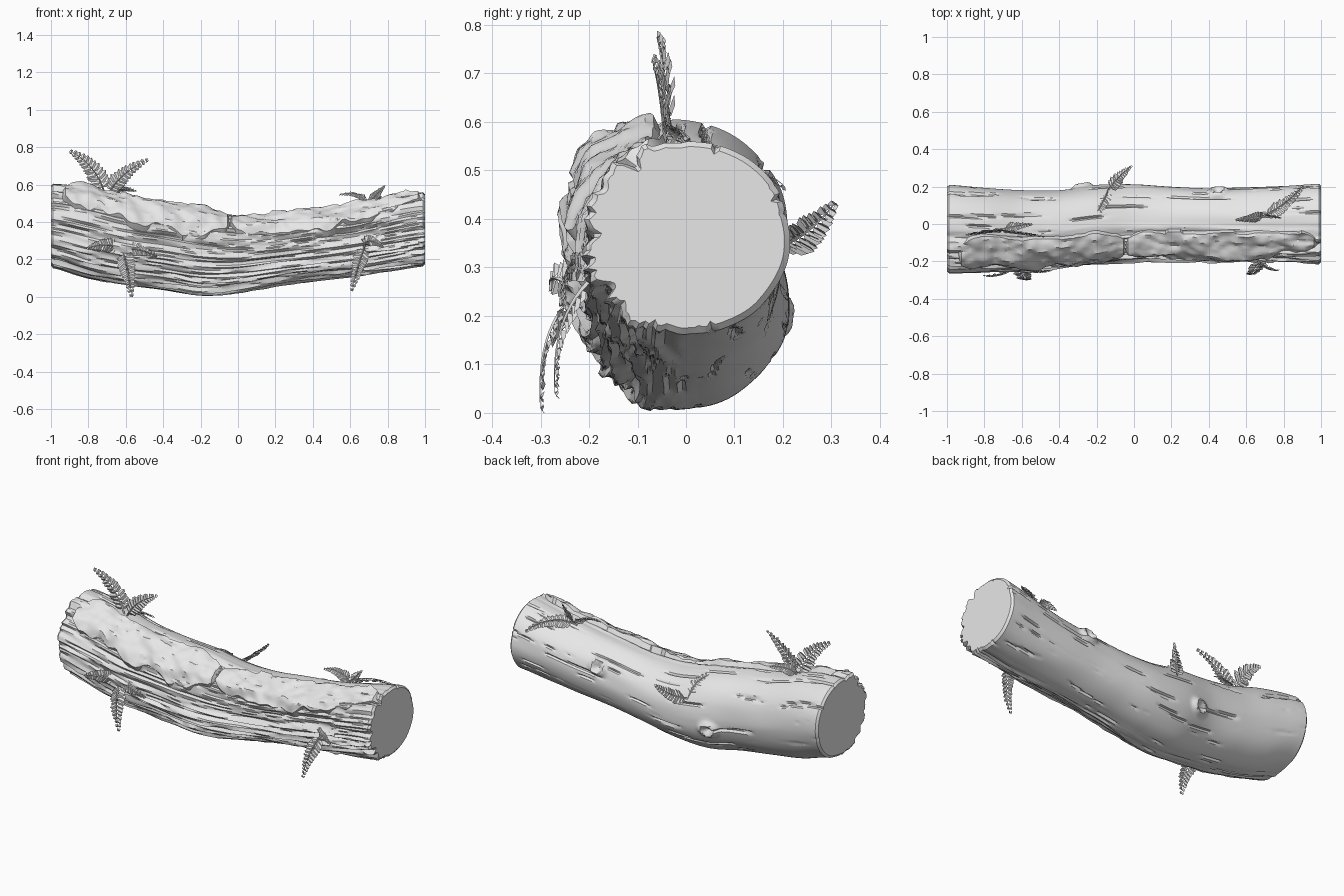
import bpy, bmesh, math, random
from mathutils import Vector, noise

random.seed(4)
cube = bpy.data.objects.get("Cube")
if cube:
    bpy.data.objects.remove(cube)

grey = bpy.data.materials.new("plain_grey")
grey.use_nodes = True
grey.diffuse_color = (0.8, 0.8, 0.8, 1)
grey.node_tree.nodes["Principled BSDF"].inputs["Base Color"].default_value = (0.8, 0.8, 0.8, 1)


def finish(bm, name, angle=None):
    """Turn a bmesh into a named object, smooth by angle if asked."""
    mesh = bpy.data.meshes.new(name)
    bm.to_mesh(mesh)
    bm.free()
    mesh.materials.append(grey)
    ob = bpy.data.objects.new(name, mesh)
    bpy.context.collection.objects.link(ob)
    if angle:
        bpy.ops.object.select_all(action='DESELECT')
        ob.select_set(True)
        bpy.context.view_layer.objects.active = ob
        bpy.ops.object.shade_smooth_by_angle(angle=math.radians(angle))
    return ob


def spline(values, x):
    """Smooth curve through values spaced evenly over x = -1..1."""
    n = len(values) - 1
    f = max(0, min(n - 1e-6, (x + 1) / 2 * n))
    i = int(f)
    t = f - i
    p0, p1, p2, p3 = (values[max(0, min(n, i + k))] for k in (-1, 0, 1, 2))
    return p1 + t / 2 * (p2 - p0 + t * (2 * p0 - 5 * p1 + 4 * p2 - p3
                                        + t * (3 * (p1 - p2) + p3 - p0)))


def n3(x, y, z):
    return noise.noise(Vector((x, y, z)))


def smooth(lo, hi, v):
    t = max(0, min(1, (v - lo) / (hi - lo)))
    return t * t * (3 - 2 * t)


# Outline of the trunk at eleven stations along x
TOP = [.605, .58, .525, .495, .465, .43, .43, .455, .48, .52, .56]
BOTTOM = [.16, .10, .065, .04, .008, .025, .06, .085, .11, .14, .165]
FRONT = [-.24, -.24, -.235, -.22, -.205, -.19, -.185, -.185, -.185, -.19, -.195]
BACK = [.21, .195, .18, .18, .208, .212, .20, .19, .195, .205, .215]
KNOTS = [(.45, .36), (-.28, .20)]


def surface(x, a, off=0):
    """Point on the trunk: a = 0 at the back, 90 degrees on top, 180 in front."""
    top, bot, fr, ba = (spline(s, x) for s in (TOP, BOTTOM, FRONT, BACK))
    c, s = math.cos(a), math.sin(a)
    return Vector((x, (fr + ba) / 2 + ((ba - fr) / 2 + off) * c,
                   (top + bot) / 2 + ((top - bot) / 2 + off) * s))


def bark(x, a):
    """Height of the bark: deep ridges in front, fine streaks and knots behind."""
    w = a + .12 * n3(x * 2.5, 3, a)
    c, s = math.cos(w), math.sin(w)
    broad = 1 - 2.6 * abs(n3(x * 1.1, 4.5 * c, 4.5 * s))
    fine = 1 - 2.6 * abs(n3(x * 2.2 + 7, 11 * c, 11 * s))
    front = smooth(-.1, .6, -math.cos(a))
    h = front * (.017 * broad + .012 * fine) + .005 * n3(x * 3, 2 * c, 2 * s)
    h -= .012 * smooth(.35, .6, n3(x * 3, 14 * c, 14 * s))
    p = surface(x, a)
    if p.y > 0:
        for kx, kz in KNOTS:
            d = math.hypot((p.x - kx) * .8, p.z - kz)
            h += .022 * math.exp(-((d - .03) / .014) ** 2) - .008 * math.exp(-(d / .015) ** 2)
    return h


# Trunk: rings along x with slightly chamfered sawn ends
ROWS, SIDES = 170, 144
bm = bmesh.new()
rings = []
for i in range(ROWS + 1):
    x = -1 + 2 * i / ROWS
    edge = -.012 if i in (0, ROWS) else 0
    rings.append([bm.verts.new(surface(x, a, bark(x, a) + edge))
                  for a in (math.tau * j / SIDES for j in range(SIDES))])
for r0, r1 in zip(rings, rings[1:]):
    for j in range(SIDES):
        k = (j + 1) % SIDES
        bm.faces.new((r0[j], r0[k], r1[k], r1[j]))
bm.faces.new(rings[0])
bm.faces.new(rings[-1])
bmesh.ops.recalc_face_normals(bm, faces=bm.faces)
finish(bm, "trunk", 35)


# Moss: thick ragged sheets over the upper front
def moss(name, x0, x1, seed):
    bm = bmesh.new()
    nx, nv = int((x1 - x0) * 75), 16
    grid = []
    for i in range(nx + 1):
        u = i / nx
        x = x0 + (x1 - x0) * u
        width = max(.06, 1 - abs(2 * u - 1) ** 7) ** .6
        low = 160 - 16 * smooth(.45, .95, x) + 9 * n3(x * 6, seed, 0)
        low += 12 * n3(x * 15, seed, 5)
        high = 99 + 7 * n3(round(x * 14), seed, 9) + 5 * n3(x * 9, seed, 2)
        mid = 124
        low, high = mid + (low - mid) * width, mid + (high - mid) * width
        row = []
        for j in range(nv + 1):
            v = j / nv
            a = math.radians(high + (low - high) * v)
            rise = smooth(0, .07, v) * smooth(0, .13, 1 - v) * smooth(0, .03, min(u, 1 - u))
            lump = .032 + .026 * n3(x * 7, a * 3, seed) + .012 * n3(x * 19, a * 8, seed)
            row.append(bm.verts.new(surface(x, a, -.015 + rise * (lump + .015))))
        grid.append(row)
    for r0, r1 in zip(grid, grid[1:]):
        for j in range(nv):
            bm.faces.new((r0[j], r0[j + 1], r1[j + 1], r1[j]))
    bmesh.ops.recalc_face_normals(bm, faces=bm.faces)
    if sum(f.normal.z for f in bm.faces) < 0:
        bmesh.ops.reverse_faces(bm, faces=bm.faces)
    finish(bm, name, 28)


moss("moss_right", -.95, -.03, 3.3)
moss("moss_left", -.06, .99, 8.7)


# Ferns: arched stems with paired, folded leaflets
def frond(bm, base, mid, tip, normal, size, pairs=11):
    base, mid, tip, normal = map(Vector, (base, mid, tip, normal))
    point = lambda t: base * (1 - t) ** 2 + mid * 2 * t * (1 - t) + tip * t * t
    rings = []
    for i in range(pairs + 3):
        t = i / (pairs + 2)
        p = point(t)
        along = ((mid - base) * (1 - t) + (tip - mid) * t).normalized()
        side = along.cross(normal).normalized()
        up = side.cross(along)
        r = .005 * (1 - .8 * t)
        rings.append([bm.verts.new(p + q * r) for q in (up, side - up * .5, -side - up * .5)])
        if i < 2:
            continue
        length = size * (1.08 - t) ** .7 * smooth(-.1, .3, t)
        for sgn in (-1, 1):
            d = (side * sgn + along * random.uniform(.3, .5)
                 - up * random.uniform(0, .35)).normalized()
            wide = d.cross(up).normalized() * (.008 + .07 * length)
            drop = up * .006
            spots = [p, p + d * length]
            spots += [p + d * length * f + wide * s - drop
                      for s in (-1, 1) for f in (.25, .75)]
            b, e, l1, l2, r1, r2 = (bm.verts.new(q) for q in spots)
            bm.faces.new((b, l1, l2, e))
            bm.faces.new((b, e, r2, r1))
    for a, b in zip(rings, rings[1:]):
        for j in range(3):
            bm.faces.new((a[j], a[(j + 1) % 3], b[(j + 1) % 3], b[j]))


FORWARD, UPBACK = (0, -1, .1), (0, .6, .8)
FERNS = {
    "top_right_fern": [
        ((-.71, -.04, .54), (-.75, -.04, .70), (-.89, -.06, .775), FORWARD, .075),
        ((-.70, -.04, .54), (-.64, -.05, .66), (-.49, -.07, .73), FORWARD, .065),
        ((-.70, -.03, .55), (-.66, -.01, .60), (-.55, .0, .57), UPBACK, .045)],
    "front_right_fern": [
        ((-.62, -.22, .25), (-.70, -.29, .30), (-.80, -.28, .26), FORWARD, .055),
        ((-.62, -.22, .25), (-.55, -.28, .27), (-.44, -.25, .22), FORWARD, .05),
        ((-.62, -.22, .25), (-.59, -.31, .18), (-.57, -.30, .01), FORWARD, .07)],
    "front_left_fern": [
        ((.68, -.19, .28), (.65, -.28, .20), (.61, -.27, .04), FORWARD, .06),
        ((.67, -.19, .27), (.69, -.25, .33), (.77, -.25, .27), FORWARD, .045)],
    "top_left_fern": [
        ((.70, .04, .50), (.66, .03, .57), (.55, .02, .55), (0, -.5, 1), .045),
        ((.70, .04, .50), (.73, .04, .54), (.78, .03, .59), (0, -1, .5), .035),
        ((.68, .04, .50), (.80, .09, .56), (.90, .20, .47), UPBACK, .06)],
    "back_fern": [
        ((-.14, .18, .34), (-.15, .14, .46), (-.23, .01, .455), UPBACK, .05),
        ((-.14, .18, .34), (-.09, .25, .36), (-.02, .305, .43), UPBACK, .06)],
}
for name, fronds in FERNS.items():
    bm = bmesh.new()
    for spec in fronds:
        frond(bm, *spec)
    finish(bm, name)
